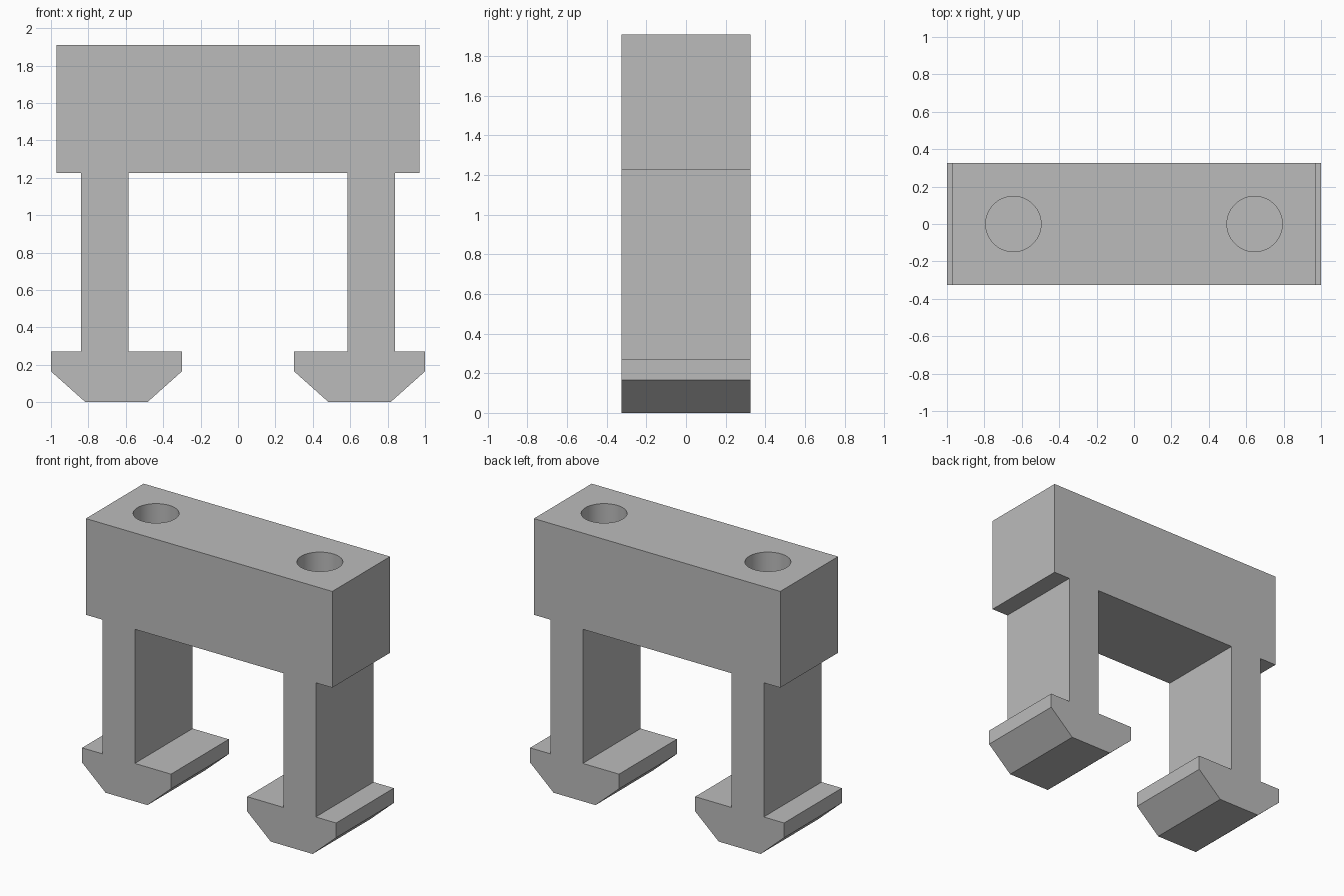
import bpy
import bmesh

default = bpy.data.objects.get("Cube")
if default:
    bpy.data.objects.remove(default, do_unlink=True)

HALF_DEPTH = 0.325
TOP = 1.91
HOLE_X, HOLE_RADIUS, HOLE_DEPTH = 0.645, 0.148, 0.5

grey = bpy.data.materials.new("plain_grey")
grey.use_nodes = True
colour = (0.5, 0.5, 0.5, 1)
grey.diffuse_color = colour
grey.node_tree.nodes["Principled BSDF"].inputs["Base Color"].default_value = colour


def extrude_profile(name, outline):
    """Extrude an x-z outline through the full depth."""
    bm = bmesh.new()
    face = bm.faces.new([bm.verts.new((x, -HALF_DEPTH, z)) for x, z in outline])
    result = bmesh.ops.extrude_face_region(bm, geom=[face])
    verts = [v for v in result["geom"] if isinstance(v, bmesh.types.BMVert)]
    bmesh.ops.translate(bm, verts=verts, vec=(0, 2 * HALF_DEPTH, 0))
    bmesh.ops.recalc_face_normals(bm, faces=bm.faces)
    mesh = bpy.data.meshes.new(name)
    bm.to_mesh(mesh)
    bm.free()
    mesh.materials.append(grey)
    obj = bpy.data.objects.new(name, mesh)
    bpy.context.collection.objects.link(obj)
    return obj


# Half outline: beam, leg and flared foot, from top centre to underside centre
half = [(0.97, TOP), (0.97, 1.225), (0.84, 1.225), (0.84, 0.27), (1, 0.27),
        (1, 0.165), (0.815, 0), (0.485, 0), (0.3, 0.165), (0.3, 0.27),
        (0.585, 0.27), (0.585, 1.225)]
bracket = extrude_profile("clip_bracket", half + [(-x, z) for x, z in reversed(half)])

# Blind round holes in the top of the beam
for side in (-1, 1):
    bpy.ops.mesh.primitive_cylinder_add(
        vertices=64, radius=HOLE_RADIUS, depth=2 * HOLE_DEPTH,
        location=(side * HOLE_X, 0, TOP))
    cutter = bpy.context.object
    cutter.name = "hole_cutter"
    cutter.hide_render = True
    cutter.data.materials.append(grey)
    cut = bracket.modifiers.new("hole", 'BOOLEAN')
    cut.operation = 'DIFFERENCE'
    cut.solver = 'EXACT'
    cut.object = cutter
    bpy.context.view_layer.objects.active = bracket
    bpy.ops.object.modifier_apply(modifier=cut.name)
    bpy.data.objects.remove(cutter, do_unlink=True)

# Smooth hole walls, crisp edges elsewhere
bpy.ops.object.select_all(action='DESELECT')
bracket.select_set(True)
bpy.context.view_layer.objects.active = bracket
bpy.ops.object.shade_smooth_by_angle()
